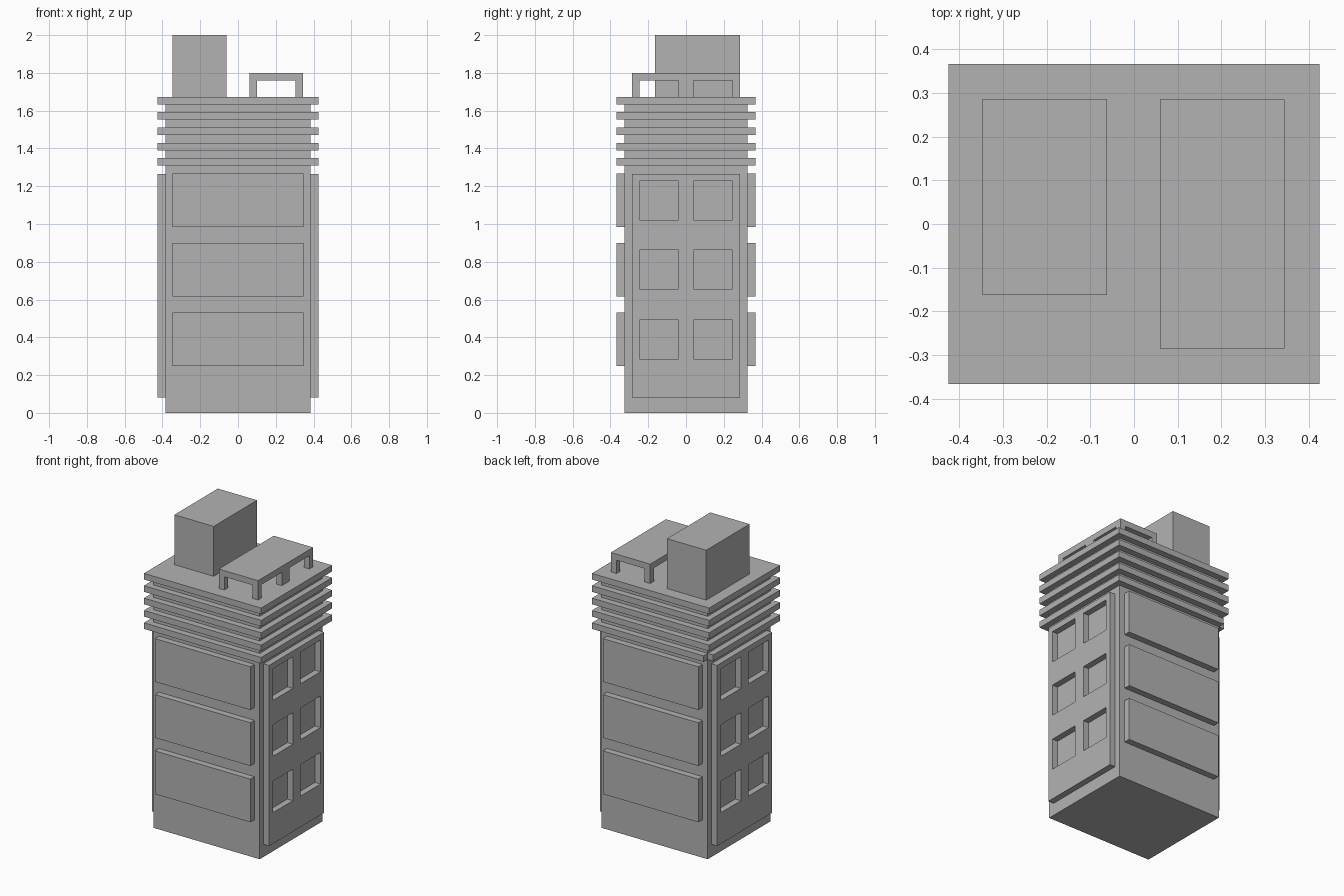
import bpy
import bmesh

cube = bpy.data.objects.get("Cube")
if cube:
    bpy.data.objects.remove(cube, do_unlink=True)

# Single concrete material
concrete = bpy.data.materials.new("concrete_grey")
concrete.use_nodes = True
GREY = (0.45, 0.45, 0.45, 1)
concrete.diffuse_color = GREY
concrete.node_tree.nodes["Principled BSDF"].inputs["Base Color"].default_value = GREY


def finish(name, bm):
    bmesh.ops.recalc_face_normals(bm, faces=bm.faces)
    mesh = bpy.data.meshes.new(name)
    bm.to_mesh(mesh)
    bm.free()
    mesh.materials.append(concrete)
    obj = bpy.data.objects.new(name, mesh)
    bpy.context.collection.objects.link(obj)
    return obj


def box(name, xs, ys, zs):
    bm = bmesh.new()
    bmesh.ops.create_cube(bm, size=1)
    for v in bm.verts:
        v.co = [r[0] if c < 0 else r[1] for c, r in zip(v.co, (xs, ys, zs))]
    return finish(name, bm)


def prism(name, outline, z, height):
    bm = bmesh.new()
    face = bm.faces.new([bm.verts.new((x, y, z)) for x, y in outline])
    top = bmesh.ops.extrude_face_region(bm, geom=[face])["geom"]
    for v in top:
        if isinstance(v, bmesh.types.BMVert):
            v.co.z += height
    return finish(name, bm)


def window_panel(name, inner, outer, ys, zs):
    """Slab in the yz plane with every odd grid cell cut out as a window."""
    bm = bmesh.new()
    grid = [[bm.verts.new((inner, y, z)) for z in zs] for y in ys]
    for i in range(len(ys) - 1):
        for j in range(len(zs) - 1):
            if not (i % 2 and j % 2):
                bm.faces.new((grid[i][j], grid[i + 1][j],
                              grid[i + 1][j + 1], grid[i][j + 1]))
    moved = bmesh.ops.extrude_face_region(bm, geom=bm.faces[:])["geom"]
    for v in moved:
        if isinstance(v, bmesh.types.BMVert):
            v.co.x = outer
    return finish(name, bm)


# Main body: core and outer limits of the applied slabs
CX, CY = 0.385, 0.325
OX, OY = 0.425, 0.367
ROOF = 1.673
box("tower_core", (-CX, CX), (-CY, CY), (0, 1.65))

# Stacked ledges; the lowest has one notched back corner
for i in range(5):
    z = ROOF - 0.04 - 0.081 * i
    corner = [(-OX, OY)]
    if i == 4:
        corner = [(-CX, OY), (-CX, CY), (-OX, CY)]
    prism(f"ledge_{i + 1}", [(-OX, -OY), (OX, -OY), (OX, OY)] + corner, z, 0.04)

# Raised panels on front and back
for i, z in enumerate((0.248, 0.617, 0.984)):
    for side, s in (("front", -1), ("back", 1)):
        box(f"{side}_panel_{i + 1}", (-0.346, 0.346),
            sorted((s * (CY - 0.005), s * OY)), (z, z + 0.283))

# Side panels, each with six windows
ROWS = (-0.285, -0.247, -0.039, 0.039, 0.247, 0.285)
LEVELS = (0.082, 0.285, 0.491, 0.655, 0.862, 1.021, 1.228, 1.266)
for side, s in (("left", 1), ("right", -1)):
    window_panel(f"{side}_window_panel", s * CX, s * OX, ROWS, LEVELS)

# Rooftop machine room
box("roof_room", (-0.347, -0.062), (-0.163, 0.286), (ROOF, 2.0))

# Rooftop canopy on six legs
box("canopy_slab", (0.06, 0.345), (-0.285, 0.285), (1.76, 1.8))
for side, xs in (("inner", (0.06, 0.1)), ("outer", (0.305, 0.345))):
    for j, row in enumerate(("front", "middle", "back")):
        box(f"canopy_leg_{row}_{side}", xs, ROWS[2 * j:2 * j + 2], (ROOF, 1.76))
